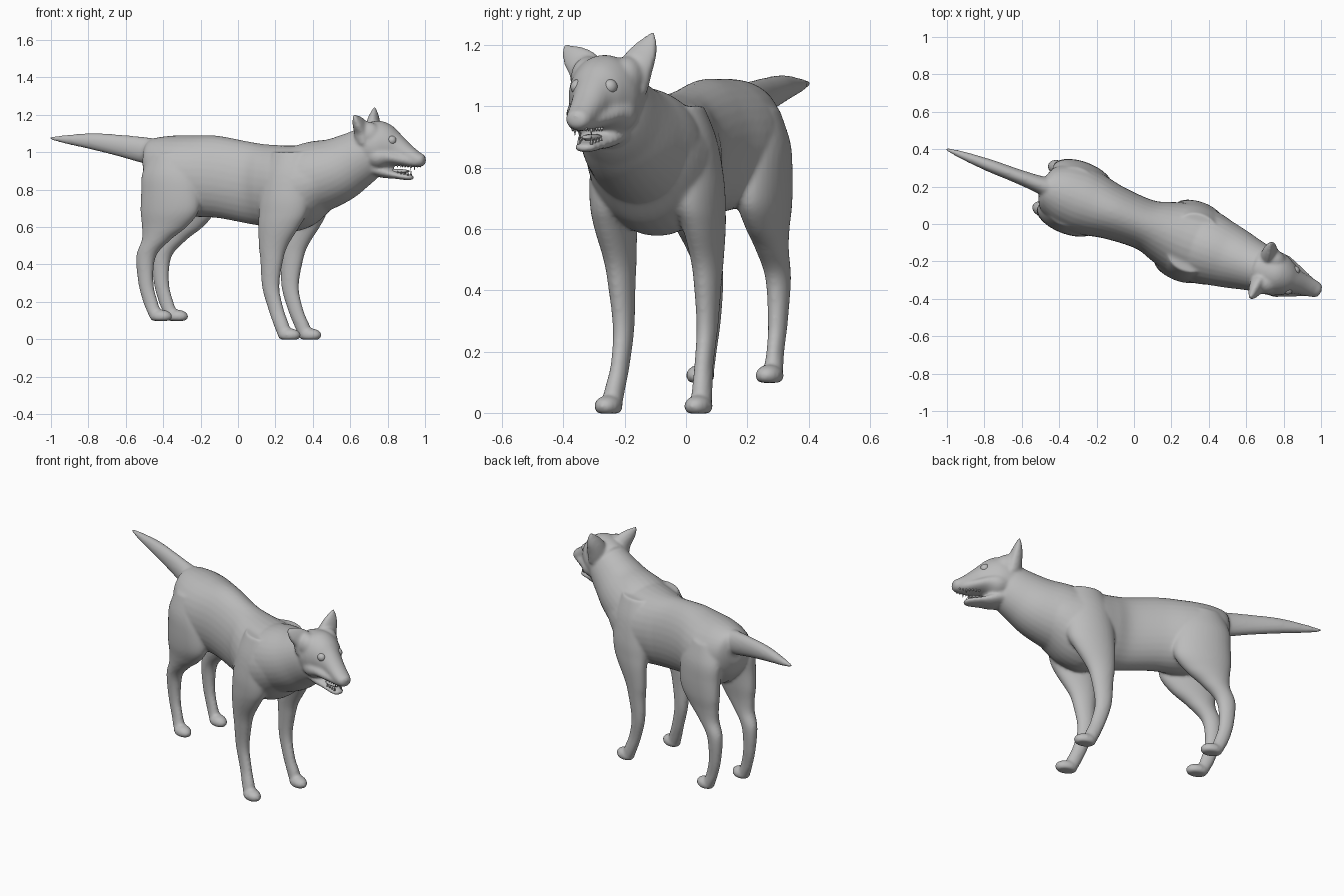
import bpy, bmesh, math
from mathutils import Matrix, Vector

if "Cube" in bpy.data.objects:
    bpy.data.objects.remove(bpy.data.objects["Cube"])

# The animal is built along +x, then turned to its standing heading
PLACE = Matrix.Rotation(math.radians(-20.8), 4, 'Z') @ Matrix.Translation((0, 0.018, 0))

grey = bpy.data.materials.new("plain_grey")
grey.diffuse_color = (0.5, 0.5, 0.5, 1)
grey.use_nodes = True
grey.node_tree.nodes["Principled BSDF"].inputs["Base Color"].default_value = grey.diffuse_color


def make_object(name, bm):
    bmesh.ops.recalc_face_normals(bm, faces=bm.faces)
    mesh = bpy.data.meshes.new(name)
    bm.to_mesh(mesh)
    bm.free()
    mesh.materials.append(grey)
    for p in mesh.polygons:
        p.use_smooth = True
    obj = bpy.data.objects.new(name, mesh)
    bpy.context.collection.objects.link(obj)
    obj.matrix_world = PLACE
    return obj


def spline(rows, steps=8):
    """Smoothly interpolate a list of equal-length rows."""
    out = []
    for i in range(len(rows) - 1):
        a, b, c, d = (rows[max(i - 1, 0)], rows[i], rows[i + 1], rows[min(i + 2, len(rows) - 1)])
        for k in range(steps):
            t = k / steps
            out.append([0.5 * (2 * q + (r - p) * t + (2 * p - 5 * q + 4 * r - s) * t * t
                               + (3 * q - p - 3 * r + s) * t ** 3)
                        for p, q, r, s in zip(a, b, c, d)])
    return out + [list(rows[-1])]


def loft(bm, rows, axis=None, dent=0.0, sides=32):
    """Closed tube through rows of (x, y, z, half width, half depth).
    Rings face the path, or a fixed axis when one is given."""
    rows = spline(rows)
    pts = [Vector(r[:3]) for r in rows]
    rings = []
    for i, r in enumerate(rows):
        t = Vector(axis) if axis else (pts[min(i + 1, len(pts) - 1)] - pts[max(i - 1, 0)]).normalized()
        side = Vector((0, 1, 0))
        side = (side - t * side.dot(t)).normalized()
        n = side.cross(t)
        ring = []
        for k in range(sides):
            a = 2 * math.pi * k / sides
            up = math.sin(a) * (1 - dent if math.sin(a) > 0 else 1)
            ring.append(bm.verts.new(pts[i] + side * max(r[3], 0.002) * math.cos(a)
                                     + n * max(r[4], 0.002) * up))
        rings.append(ring)
    for a, b in zip(rings, rings[1:]):
        for k in range(sides):
            j = (k + 1) % sides
            bm.faces.new((a[k], a[j], b[j], b[k]))
    bm.faces.new(rings[0])
    bm.faces.new(rings[-1])


def central(rows):
    """(x, z, width, height) rows on the centre line."""
    return [(x, 0, z, w, h) for x, z, w, h in rows]


def spans(rows):
    """(x, top, bottom, width) rows on the centre line."""
    return [(x, 0, (a + b) / 2, w, (a - b) / 2) for x, a, b, w in rows]


def ball(bm, centre, radii, floor=None):
    m = Matrix.Translation(centre) @ Matrix.Diagonal((*radii, 1))
    verts = bmesh.ops.create_uvsphere(bm, u_segments=24, v_segments=14, radius=1, matrix=m)["verts"]
    if floor is not None:
        for v in verts:
            v.co.z = max(v.co.z, floor)


ALONG, UP = (1, 0, 0), (0, 0, -1)
body = bmesh.new()

# Torso
loft(body, spans([(-.53, 1.04, .88, .06), (-.50, 1.07, .80, .118), (-.42, 1.085, .72, .163),
                  (-.33, 1.09, .67, .18), (-.25, 1.09, .655, .173), (-.12, 1.087, .648, .147),
                  (.05, 1.057, .618, .137), (.15, 1.042, .602, .165), (.25, 1.037, .585, .197),
                  (.33, 1.037, .578, .208), (.42, 1.035, .612, .198), (.50, 1.02, .68, .176),
                  (.56, .99, .74, .14)]), axis=ALONG)

# Neck
loft(body, central([(.28, .81, .18, .19), (.42, .86, .19, .195), (.55, .90, .168, .177),
                    (.65, .95, .143, .157), (.74, 1.0, .122, .137), (.80, 1.02, .10, .117)]))

# Tail
loft(body, central([(-.42, .99, .07, .075), (-.55, 1.012, .047, .069), (-.68, 1.035, .038, .058),
                    (-.84, 1.058, .033, .044), (-1.0, 1.069, .02, .022), (-1.084, 1.075, .007, .007)]))

# Skull and upper muzzle
loft(body, spans([(.68, 1.14, .93, .09), (.74, 1.16, .90, .118), (.81, 1.167, .895, .118),
                  (.87, 1.142, .93, .093), (.92, 1.097, .932, .066), (.98, 1.04, .925, .053),
                  (1.03, 1.0, .92, .045), (1.055, .985, .93, .033), (1.063, .97, .945, .016)]),
     axis=ALONG)

# Cheeks, wider than the brow
loft(body, spans([(.74, 1.06, .91, .10), (.82, 1.05, .90, .119), (.88, 1.025, .925, .101),
                  (.94, 1.0, .925, .077), (.99, .985, .92, .055), (1.03, .97, .92, .04)]), axis=ALONG)

# Lower jaw
loft(body, spans([(.76, .97, .875, .085), (.83, .935, .862, .074), (.89, .904, .858, .055),
                  (.95, .887, .851, .043), (.98, .88, .85, .034), (.996, .872, .857, .015)]),
     axis=ALONG)

# Nose pad
ball(body, (1.045, 0, .968), (.02, .027, .02))

# Ears on broad roots: one pricked, one tilted outward
for s, tip_y, tip_z in ((1, .143, 1.243), (-1, .172, 1.198)):
    ball(body, (.762, s * .068, 1.093), (.072, .056, .07))
    mid_y, mid_z = (.095 + tip_y) / 2, (1.13 + tip_z) / 2
    loft(body, [(.755, s * .065, 1.06, .066, .06), (.745, s * .085, 1.12, .060, .056),
                (.733, s * mid_y, mid_z, .041, .036), (.722, s * tip_y, tip_z, .007, .007)], dent=.5)

for s in (1, -1):
    # Front leg and paw
    loft(body, [(.33, s * .08, 1.0, .08, .11), (.325, s * .112, .89, .087, .14),
                (.315, s * .135, .76, .084, .143), (.305, s * .147, .67, .073, .135),
                (.285, s * .154, .60, .061, .115), (.253, s * .152, .50, .049, .081),
                (.243, s * .15, .42, .042, .063), (.236, s * .146, .28, .033, .048),
                (.266, s * .146, .16, .029, .043), (.298, s * .152, .08, .032, .043),
                (.318, s * .156, .03, .034, .04)], axis=UP)
    ball(body, (.346, s * .157, .022), (.064, .044, .036), floor=-.002)
    # Hind leg and paw
    loft(body, [(-.36, s * .075, .99, .085, .12), (-.355, s * .108, .88, .085, .157),
                (-.347, s * .12, .78, .080, .166), (-.352, s * .123, .68, .073, .163),
                (-.382, s * .122, .60, .059, .126), (-.43, s * .12, .53, .049, .08),
                (-.488, s * .118, .44, .040, .054), (-.489, s * .117, .30, .031, .042),
                (-.463, s * .118, .20, .027, .041), (-.438, s * .12, .14, .032, .038),
                (-.43, s * .12, .12, .032, .036)], axis=UP)
    ball(body, (-.402, s * .121, .122), (.063, .044, .036), floor=.098)

# Fuse all body parts into one smooth skin
skin = make_object("animal_body", body)
fuse = skin.modifiers.new("fuse", 'REMESH')
fuse.mode = 'VOXEL'
fuse.voxel_size = 0.008
fuse.use_smooth_shade = True
relax = skin.modifiers.new("relax", 'SMOOTH')
relax.factor = 0.5
relax.iterations = 9

# Eyes
eyes = bmesh.new()
for s in (1, -1):
    ball(eyes, (.892, s * .056, 1.063), (.027, .024, .025))
make_object("eyes", eyes)

# Tongue
tongue = bmesh.new()
ball(tongue, (.905, 0, .898), (.07, .028, .012))
make_object("tongue", tongue)

# Teeth: short rows along both jaws, with longer fangs near the front
teeth = bmesh.new()
for s in (1, -1):
    for i in range(7):
        x = .92 + .018 * i
        length = .026 if i == 4 else .013
        m = Matrix.Translation((x, s * (.038 - .014 * i / 6), .931 - length / 2))
        bmesh.ops.create_cone(teeth, cap_ends=True, segments=8, radius1=.001, radius2=.006,
                              depth=length, matrix=m)
        if i < 4:
            length = .026 if i == 3 else .014
            m = Matrix.Translation((x, s * (.034 - .004 * i), .888 - .004 * i + length / 2))
            bmesh.ops.create_cone(teeth, cap_ends=True, segments=8, radius1=.006, radius2=.001,
                                  depth=length, matrix=m)
make_object("teeth", teeth)
